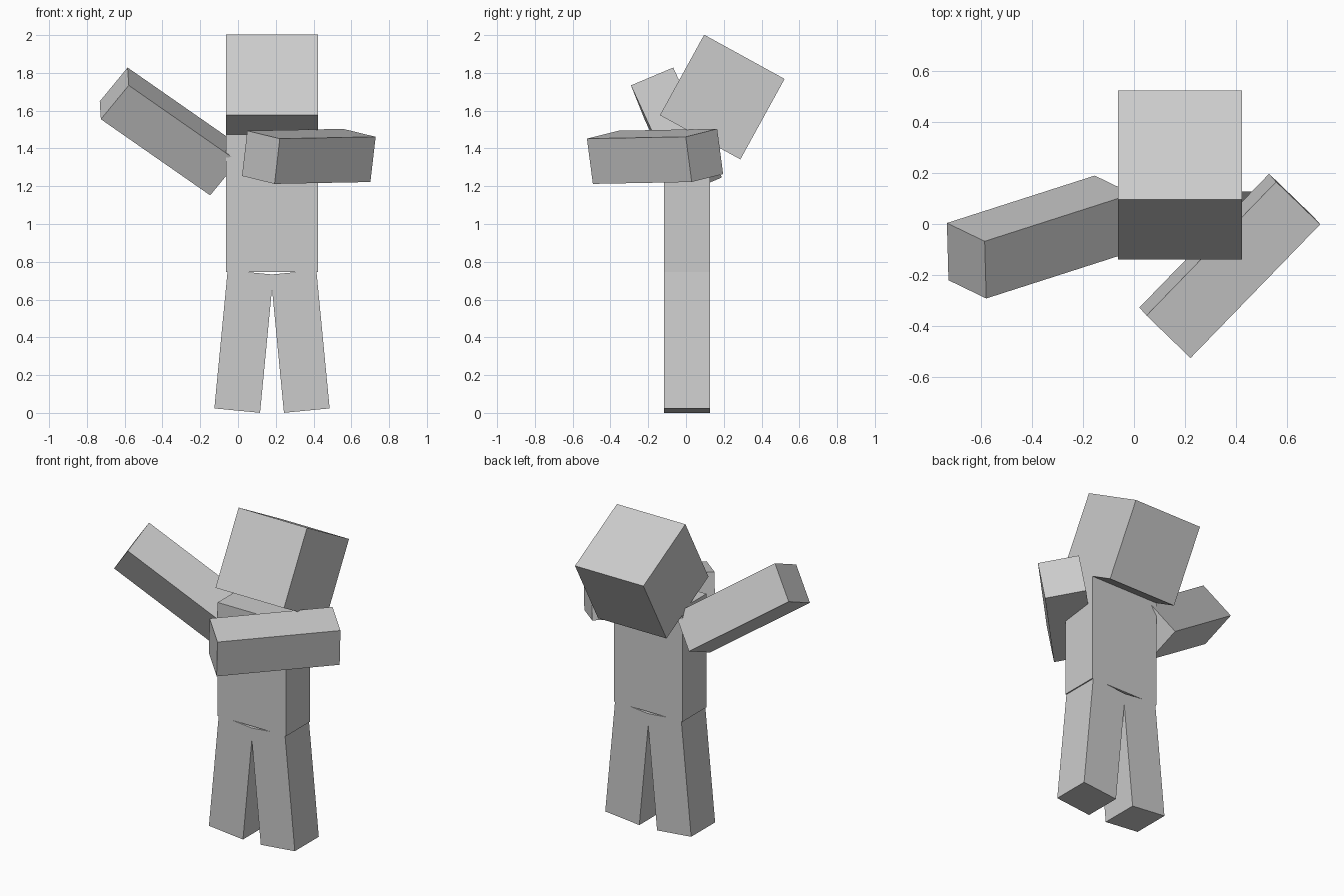
import bpy
from math import radians
from mathutils import Matrix, Vector

default = bpy.data.objects.get("Cube")
if default:
    bpy.data.objects.remove(default, do_unlink=True)

# Single plain colour
GREY = (0.6, 0.6, 0.6, 1.0)
grey = bpy.data.materials.new("plain_grey")
grey.use_nodes = True
grey.diffuse_color = GREY
grey.node_tree.nodes["Principled BSDF"].inputs["Base Color"].default_value = GREY

UNIT = 0.243          # thickness of a limb
LIMB = 3 * UNIT       # length of a limb
MID_X, MID_Y = 0.18, 0.005


def box(name, size, centre, rotation=Matrix.Identity(4)):
    """Add a flat-shaded box with the given size, centre and rotation."""
    bpy.ops.mesh.primitive_cube_add(size=1)
    obj = bpy.context.object
    obj.name = name
    obj.data.transform(Matrix.Diagonal((*size, 1)))
    obj.matrix_world = Matrix.Translation(centre) @ rotation
    obj.data.materials.append(grey)
    return obj


def aim(along, side):
    """Rotation whose z axis runs along a limb and whose x axis points sideways."""
    z = Vector(along).normalized()
    y = z.cross(Vector(side)).normalized()
    return Matrix((y.cross(z), y, z)).transposed().to_4x4()


# Torso
box("torso", (2 * UNIT, UNIT, LIMB), (MID_X, MID_Y, 1.11))

# Head, tipped back
box("head", (2 * UNIT,) * 3, (MID_X, 0.192, 1.672),
    Matrix.Rotation(radians(-28.8), 4, "X"))

# Legs, splayed outwards
for name, side in (("right_leg", -1), ("left_leg", 1)):
    box(name, (UNIT, UNIT, 0.735), (MID_X + side * 0.149, MID_Y, 0.378),
        Matrix.Rotation(radians(-5.5 * side), 4, "Y"))

# Right arm raised outwards, left arm folded across the chest
box("right_arm", (UNIT, UNIT, LIMB), (-0.366, -0.051, 1.49),
    aim((-0.583, -0.187, 0.406), (-0.149, 0.073, -0.183)))
box("left_arm", (UNIT, UNIT, LIMB), (0.375, -0.164, 1.358),
    aim((0.511, 0.527, 0.01), (0.172, -0.167, -0.042)))
